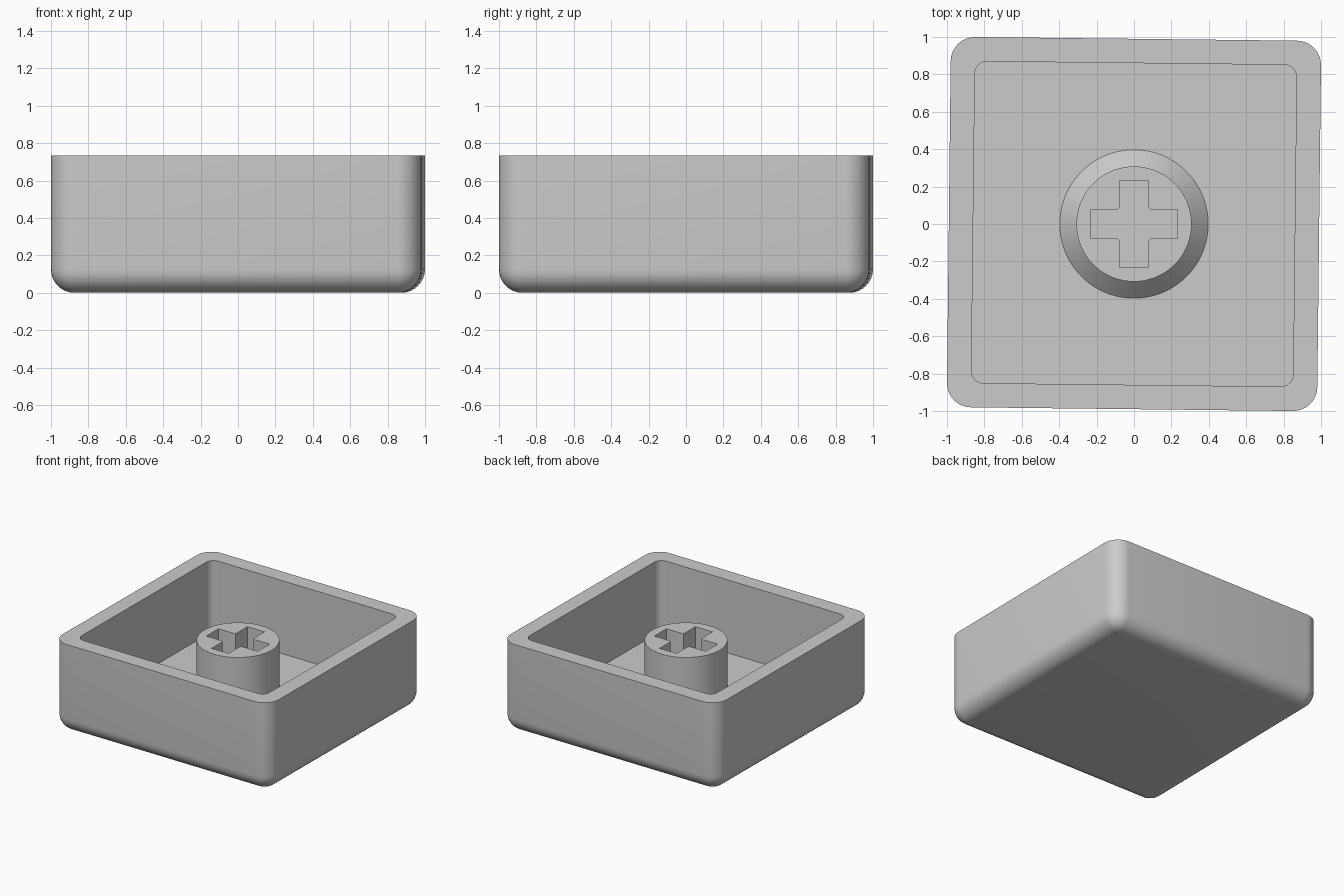
import bpy, bmesh, math
from mathutils import Vector

if "Cube" in bpy.data.objects:
    bpy.data.objects.remove(bpy.data.objects["Cube"])

TILT = math.radians(-0.65)        # slight turn of the shell about z
HALF, CORNER, FILLET = 0.99, 0.13, 0.125
RIM_Z, FLOOR_Z, STEM_Z = 0.735, 0.135, 0.63

grey = bpy.data.materials.new("grey plastic")
grey.diffuse_color = (0.6, 0.6, 0.6, 1)
grey.use_nodes = True
grey.node_tree.nodes["Principled BSDF"].inputs["Base Color"].default_value = grey.diffuse_color


def finish(name, bm):
    bmesh.ops.recalc_face_normals(bm, faces=bm.faces)
    mesh = bpy.data.meshes.new(name)
    bm.to_mesh(mesh)
    bm.free()
    mesh.materials.append(grey)
    ob = bpy.data.objects.new(name, mesh)
    bpy.context.collection.objects.link(ob)
    bpy.ops.object.select_all(action='DESELECT')
    ob.select_set(True)
    bpy.context.view_layer.objects.active = ob
    bpy.ops.object.shade_smooth_by_angle(angle=math.radians(35))
    return ob


def rounded_square(half, radius, steps=8):
    pts = []
    for q, (sx, sy) in enumerate([(1, 1), (-1, 1), (-1, -1), (1, -1)]):
        for i in range(steps + 1):
            a = math.pi / 2 * (q + i / steps)
            pts.append((sx * (half - radius) + radius * math.cos(a),
                        sy * (half - radius) + radius * math.sin(a)))
    return pts


def circle(radius, n=72):
    return [(radius * math.cos(2 * math.pi * i / n),
             radius * math.sin(2 * math.pi * i / n)) for i in range(n)]


def ring(bm, pts, z):
    return [bm.verts.new((x, y, z)) for x, y in pts]


def bridge(bm, a, b):
    for i in range(len(a)):
        j = (i + 1) % len(a)
        bm.faces.new((a[i], a[j], b[j], b[i]))


# Shell: rounded underside, outer wall, rim, inner wall and floor
bm = bmesh.new()
levels = []
for i in range(9):
    a = math.pi / 2 * i / 8
    inset = FILLET * (1 - math.sin(a))
    levels.append((HALF - inset, CORNER - inset, FILLET * (1 - math.cos(a))))
levels += [(HALF, CORNER, RIM_Z), (0.86, 0.065, RIM_Z), (0.86, 0.065, FLOOR_Z)]
rings = [ring(bm, rounded_square(h, r), z) for h, r, z in levels]
for a, b in zip(rings, rings[1:]):
    bridge(bm, a, b)
bm.faces.new(rings[0])
bm.faces.new(rings[-1])
shell = finish("shell", bm)
shell.rotation_euler.z = TILT

# Stem: round post with a chamfered foot and a cross-shaped socket
bm = bmesh.new()
ARM, W, R = 0.233, 0.078, 0.012
quarter = [(ARM, -W), (ARM, W), (W + R, W), (W + R * 0.3, W + R * 0.3), (W, W + R)]
cross = []
for q in range(4):
    c, s = round(math.cos(q * math.pi / 2)), round(math.sin(q * math.pi / 2))
    cross += [(c * x - s * y, s * x + c * y) for x, y in quarter]
top = ring(bm, circle(0.308), STEM_Z)
socket_top = ring(bm, cross, STEM_Z)
edges = [bm.edges.new((loop[i], loop[(i + 1) % len(loop)]))
         for loop in (top, socket_top) for i in range(len(loop))]
bmesh.ops.triangle_fill(bm, edges=edges, use_beauty=True, normal=Vector((0, 0, 1)))
waist = ring(bm, circle(0.308), FLOOR_Z + 0.09)
foot = ring(bm, circle(0.397), FLOOR_Z)
bridge(bm, top, waist)
bridge(bm, waist, foot)
bridge(bm, socket_top, ring(bm, cross, FLOOR_Z))
finish("stem", bm)
